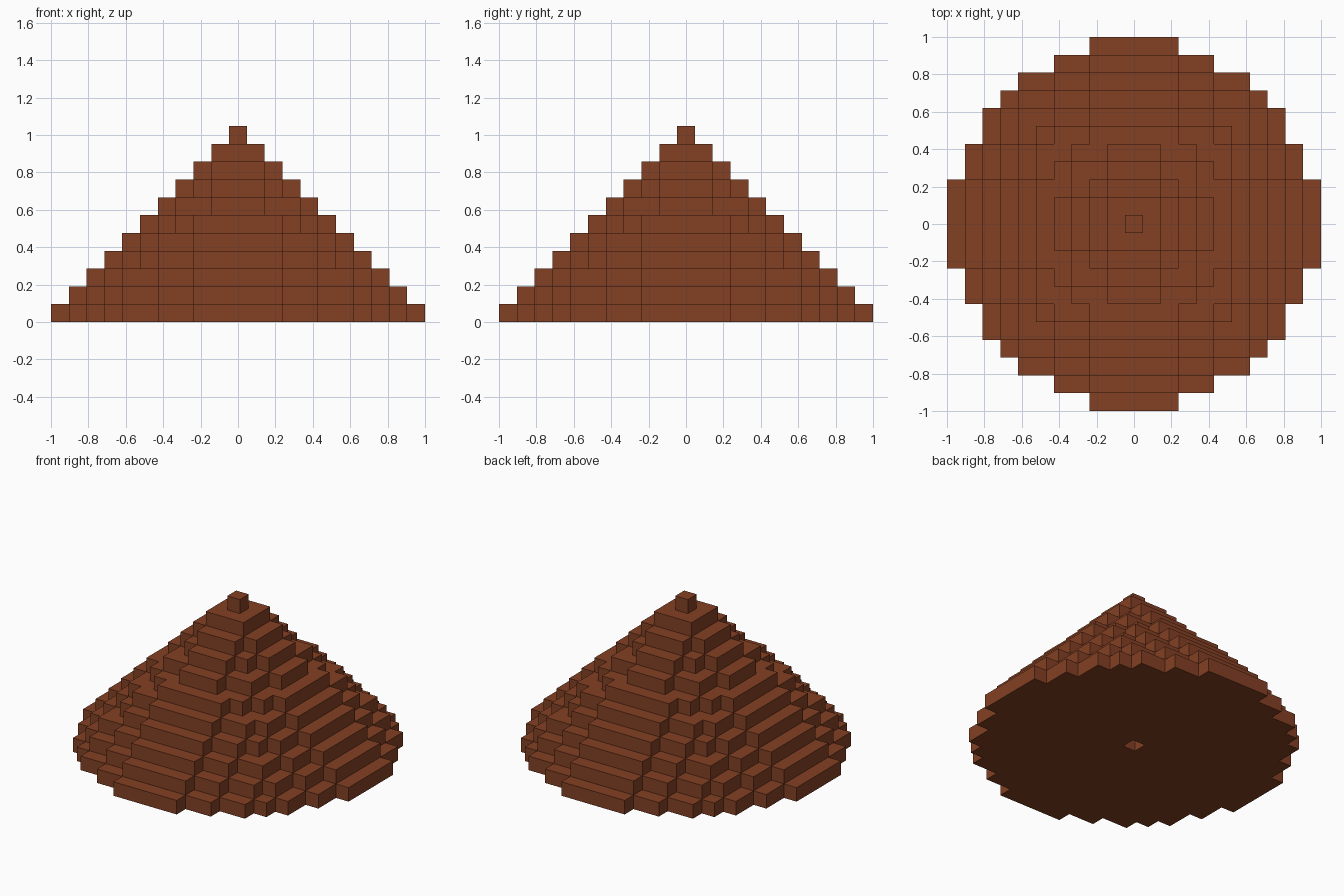
import bpy
import bmesh
from mathutils import Vector

cube = bpy.data.objects.get("Cube")
if cube:
    bpy.data.objects.remove(cube, do_unlink=True)

CELL = 2 / 21
# Squared disc radius, in cells, of every tier from the ground to the peak
TIERS = [104, 85, 72, 53, 41, 29, 18, 10, 5, 2, 0]

# Single brown colour
brown = bpy.data.materials.new("brown")
brown.use_nodes = True
colour = (0.227, 0.051, 0.017, 1)
brown.diffuse_color = colour
brown.node_tree.nodes["Principled BSDF"].inputs["Base Color"].default_value = colour

# Filled block cells: a stack of shrinking discs
span = range(-10, 11)
cells = {(x, y, z) for z, limit in enumerate(TIERS)
         for x in span for y in span if x * x + y * y <= limit}
# Small square socket under the centre
cells.discard((0, 0, 0))


def add_side(bm, cell, axis, sign):
    """Add one outward-facing square on a side of a block cell."""
    normal, u = Vector((0, 0, 0)), Vector((0, 0, 0))
    normal[axis] = sign
    u[(axis + 1) % 3] = 1
    v = normal.cross(u)
    centre = Vector(cell) + Vector((0, 0, 0.5)) + normal / 2
    corners = [centre + (u * a + v * b) / 2
               for a, b in ((-1, -1), (1, -1), (1, 1), (-1, 1))]
    bm.faces.new([bm.verts.new(c * CELL) for c in corners])


# Outer skin: only sides that touch empty space
bm = bmesh.new()
for cell in sorted(cells):
    for axis in range(3):
        for sign in (-1, 1):
            neighbour = list(cell)
            neighbour[axis] += sign
            if tuple(neighbour) not in cells:
                add_side(bm, cell, axis, sign)
bmesh.ops.remove_doubles(bm, verts=bm.verts[:], dist=CELL / 100)

mesh = bpy.data.meshes.new("stepped_cone")
bm.to_mesh(mesh)
bm.free()
mesh.materials.append(brown)
bpy.context.collection.objects.link(bpy.data.objects.new("stepped_cone", mesh))
